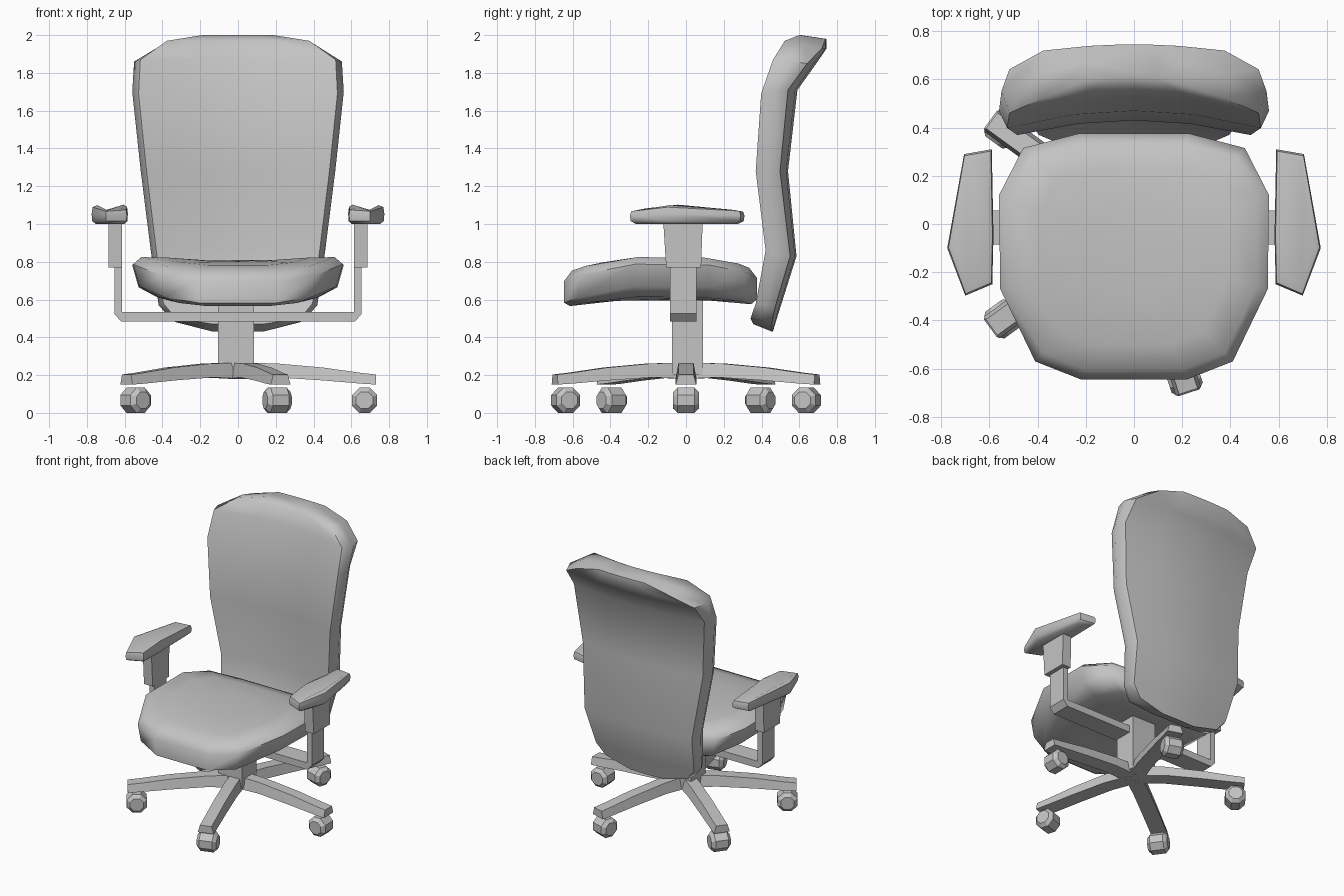
import bpy, bmesh, math
from mathutils import Matrix, Vector

if "Cube" in bpy.data.objects:
    bpy.data.objects.remove(bpy.data.objects["Cube"])

grey = bpy.data.materials.new("light_grey")
grey.diffuse_color = (0.55, 0.55, 0.55, 1)
grey.use_nodes = True
grey.node_tree.nodes["Principled BSDF"].inputs["Base Color"].default_value = grey.diffuse_color


def loft(name, rings, smooth=None, matrix=None):
    """Skin a list of equal-length closed rings and cap both ends."""
    bm = bmesh.new()
    vs = [[bm.verts.new(p) for p in ring] for ring in rings]
    n = len(rings[0])
    for a, b in zip(vs, vs[1:]):
        for i in range(n):
            j = (i + 1) % n
            bm.faces.new((a[i], a[j], b[j], b[i]))
    bm.faces.new(vs[0])
    bm.faces.new(vs[-1])
    if matrix:
        bm.transform(matrix)
    bmesh.ops.recalc_face_normals(bm, faces=bm.faces)
    me = bpy.data.meshes.new(name)
    bm.to_mesh(me)
    bm.free()
    me.materials.append(grey)
    ob = bpy.data.objects.new(name, me)
    bpy.context.collection.objects.link(ob)
    if smooth:
        bpy.ops.object.select_all(action='DESELECT')
        ob.select_set(True)
        bpy.context.view_layer.objects.active = ob
        bpy.ops.object.shade_smooth_by_angle(angle=math.radians(smooth))
    return ob


def rect(x0, x1, y0, y1, z):
    return [(x0, y0, z), (x1, y0, z), (x1, y1, z), (x0, y1, z)]


# Seat cushion: outline rings, bent down at front and back, raised at the sides
half = [(0.22, -0.645), (0.41, -0.57), (0.555, -0.27), (0.56, 0.12), (0.46, 0.315), (0.23, 0.375)]
outline = half + [(-x, y) for x, y in reversed(half)]
rings = []
for sx, sy, z, bend in [(0.4, 0.5, 0.60, 0.03), (0.76, 0.94, 0.60, 0.035), (0.94, 1, 0.65, 0.06),
                        (1, 1, 0.765, 0.06), (0.92, 0.92, 0.805, 0.055),
                        (0.7, 0.72, 0.812, 0.05), (0.35, 0.35, 0.807, 0.04)]:
    ring = []
    for x, y in outline:
        x, y = x * sx, -0.13 + (y + 0.13) * sy
        ring.append((x, y, z + 0.03 * (x / 0.56) ** 2 - bend * ((y + 0.1) / 0.5) ** 2))
    rings.append(ring)
loft("seat", rings, 60)

# Backrest: rows of half width, front y/z, back y/z, with sides wrapped forward
rows = [(0.20, 0.61, 2.00, 0.745, 1.98), (0.40, 0.56, 1.97, 0.745, 1.93),
        (0.55, 0.53, 1.87, 0.69, 1.85), (0.56, 0.47, 1.69, 0.59, 1.71),
        (0.515, 0.43, 1.28, 0.54, 1.28), (0.46, 0.47, 0.86, 0.585, 0.83),
        (0.42, 0.41, 0.58, 0.50, 0.56), (0.35, 0.37, 0.50, 0.475, 0.48),
        (0.14, 0.36, 0.47, 0.46, 0.43)]
rings = []
for w, yf, zf, yb, zb in rows:
    front, back = [], []
    for f in (-0.94, -0.45, 0, 0.45, 0.94):
        x = w * f
        front.append((x, yf - 0.065 * (x / 0.5) ** 2, zf))
        back.append((x, yb - 0.045 * (x / 0.5) ** 2, zb))
    ym = (front[0][1] + back[0][1]) / 2
    zm = (zf + zb) / 2
    rings.append(front + [(w, ym, zm)] + back[::-1] + [(-w, ym, zm)])
loft("backrest", rings, 55)

# Gas column
loft("column", [rect(-0.105, 0.085, -0.075, 0.09, z) for z in (0.2, 0.6)])

# Arm frame: one U-shaped bar under the seat
u = [(0.615, 0.78), (0.655, 0.78), (0.655, 0.525), (0.62, 0.485)]
prof = u + [(-x, z) for x, z in reversed(u)] + [(-0.615, 0.535), (0.615, 0.535)]
loft("arm_frame", [[(x, y, z) for x, z in prof] for y in (-0.085, 0.055)])

# Arm posts and pads
pad = [(0.59, 0.31), (0.705, 0.29), (0.775, -0.10), (0.70, -0.297), (0.588, -0.25), (0.583, -0.05)]
for side, s in (("right", 1), ("left", -1)):
    mirror = Matrix.Diagonal((s, 1, 1, 1))
    loft(side + "_arm_post", [rect(0.615, 0.685, -0.105, 0.08, 0.77),
                              rect(0.615, 0.685, -0.12, 0.088, 1.01)], None, mirror)
    rings = []
    for k, z, droop in [(0.78, 1.0, 0), (0.97, 1.015, 0), (1, 1.055, 0.01),
                        (0.95, 1.092, 0.025), (0.72, 1.103, 0.03)]:
        rings.append([(0.67 + (x - 0.67) * k, y * (k + 1) / 2, z - droop * (y / 0.3) ** 2)
                      for x, y in pad])
    loft(side + "_arm_pad", rings, 50, mirror)

# Five-star base with casters
leg = [(0, 0.265, 0.18), (0.2, 0.262, 0.188), (0.45, 0.24, 0.172), (0.65, 0.212, 0.155), (0.73, 0.203, 0.15)]
for i in range(5):
    turn = Matrix.Rotation(math.radians(72 * i), 4, 'Z')
    loft(f"base_leg_{i + 1}", [[(r, -0.055, b), (r, 0.055, b), (r, 0.04, t), (r, -0.04, t)]
                               for r, t, b in leg], 25, turn)
    rings = []
    for y, rad in [(-0.068, 0.048), (-0.045, 0.072), (0.045, 0.072), (0.068, 0.048)]:
        rings.append([(0.67 + rad * math.cos(a), y, 0.0667 + rad * math.sin(a))
                      for a in (math.pi / 8 + k * math.pi / 4 for k in range(8))])
    loft(f"caster_{i + 1}", rings, None, turn)
